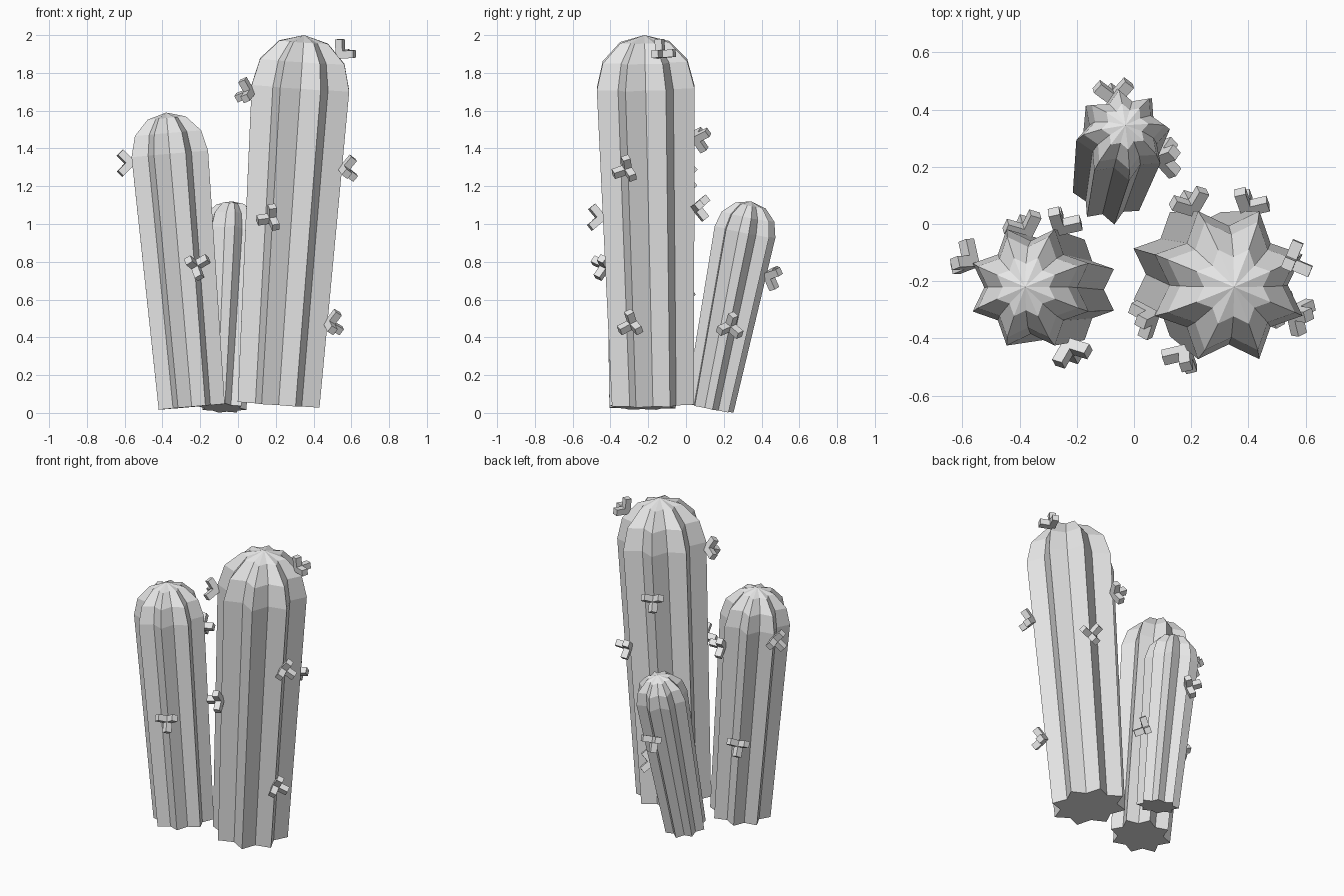
import bpy
import bmesh
from math import radians, sin, cos, asin, pi
from mathutils import Vector, Matrix

cube = bpy.data.objects.get("Cube")
if cube:
    bpy.data.objects.remove(cube)

RIBS = 8
VALLEY = 0.74                      # groove radius relative to rib radius
ARM_LENGTH, ARM_WIDTH = 0.1, 0.04

grey = bpy.data.materials.new("pale_grey")
grey.use_nodes = True
grey.diffuse_color = (0.8, 0.8, 0.8, 1)
grey.node_tree.nodes["Principled BSDF"].inputs["Base Color"].default_value = (0.8, 0.8, 0.8, 1)


def finish(bm, name, matrix):
    bmesh.ops.recalc_face_normals(bm, faces=bm.faces)
    mesh = bpy.data.meshes.new(name)
    bm.to_mesh(mesh)
    bm.free()
    mesh.materials.append(grey)
    obj = bpy.data.objects.new(name, mesh)
    obj.matrix_world = matrix
    bpy.context.collection.objects.link(obj)


def star_ring(bm, radius, height, turn):
    ring = []
    for i in range(RIBS * 2):
        a = turn + i * pi / RIBS
        r = radius * (VALLEY if i % 2 else 1)
        ring.append(bm.verts.new((r * cos(a), r * sin(a), height)))
    return ring


# Ribbed column with a faceted dome, standing along local z
def stem(name, matrix, length, r_base, r_top, turn):
    bm = bmesh.new()
    shoulder = length - r_top
    rings = [star_ring(bm, r_base, 0, turn)]
    for lat in (0, pi / 6, pi / 3):
        rings.append(star_ring(bm, r_top * cos(lat), shoulder + r_top * sin(lat), turn))
    apex = bm.verts.new((0, 0, length))
    bm.faces.new(rings[0])
    n = RIBS * 2
    for i in range(n):
        j = (i + 1) % n
        for low, high in zip(rings, rings[1:]):
            bm.faces.new((low[i], low[j], high[j], high[i]))
        bm.faces.new((rings[-1][i], rings[-1][j], apex))
    finish(bm, name, matrix)


# Spine cluster: three square prongs at right angles, opening outward
def spine(name, matrix, point, outward, twist):
    bm = bmesh.new()
    side = Vector((0, 0, 1)).cross(outward).normalized()
    up = outward.cross(side)
    spread = asin((2 / 3) ** 0.5)
    prongs = []
    for k in range(3):
        a = radians(twist + 120 * k)
        prongs.append(outward * cos(spread) + (side * cos(a) + up * sin(a)) * sin(spread))
    for k in range(3):
        axes = Matrix((prongs[k], prongs[k - 2], prongs[k - 1])).transposed().to_4x4()
        size = Matrix.Diagonal((ARM_LENGTH, ARM_WIDTH, ARM_WIDTH, 1))
        shift = Matrix.Translation((ARM_LENGTH / 2 - ARM_WIDTH / 2, 0, 0))
        bmesh.ops.create_cube(bm, size=1, matrix=Matrix.Translation(point) @ axes @ shift @ size)
    finish(bm, name, matrix)


# Each spine entry: world height, rib angle in degrees, twist in degrees
def cactus(name, base, top, r_base, r_top, turn, spines):
    base, top = Vector(base), Vector(top)
    axis = top - base
    length = axis.length
    lean = Vector((0, 0, 1)).rotation_difference(axis).to_matrix().to_4x4()
    matrix = Matrix.Translation(base) @ lean
    stem(name + "_stem", matrix, length, r_base, r_top, radians(turn))
    shoulder = length - r_top
    for n, (z, angle, twist) in enumerate(spines, 1):
        h = (z - base.z) * length / axis.z
        lat = asin(max(0, min(1, (h - shoulder) / r_top)))
        r = r_base + (r_top - r_base) * min(1, h / shoulder)
        a = radians(angle)
        flat = Vector((cos(a), sin(a), 0))
        outward = flat * cos(lat) + Vector((0, 0, sin(lat)))
        point = flat * (r * cos(lat) + 0.01) + Vector((0, 0, h))
        spine(f"{name}_spine_{n}", matrix, point, outward, twist)


cactus("tall_cactus", (0.215, -0.175, 0.045), (0.35, -0.22, 2.0), 0.235, 0.28, 22.5,
       [(1.03, -112.5, 75), (1.31, -22.5, 80), (0.49, -22.5, 90), (1.91, 22.5, 90),
        (1.68, -157.5, 90), (1.44, 112.5, 30), (1.09, 67.5, 45)])

cactus("middle_cactus", (-0.245, -0.23, 0.032), (-0.38, -0.22, 1.59), 0.19, 0.22, 22.5,
       [(0.77, -67.5, 30), (1.34, 157.5, 70), (0.61, 112.5, 30), (1.24, 67.5, 60)])

cactus("short_cactus", (-0.085, 0.125, 0.026), (-0.03, 0.345, 1.12), 0.13, 0.165, 7,
       [(0.47, 7, 90), (0.76, 97, 30)])
